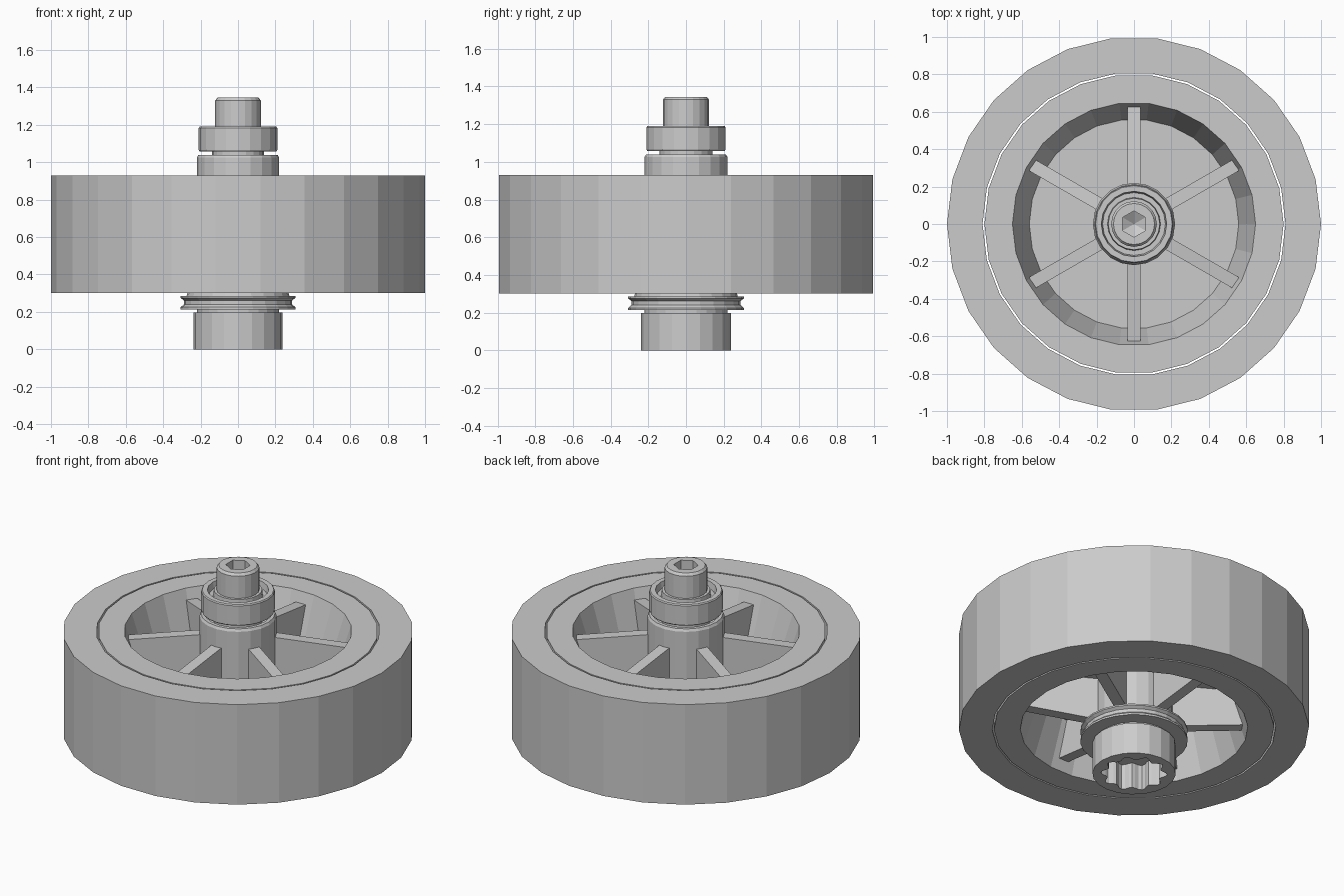
import bpy, bmesh
from math import cos, sin, pi, radians

if "Cube" in bpy.data.objects:
    bpy.data.objects.remove(bpy.data.objects["Cube"])


def make_object(name, bm):
    bmesh.ops.remove_doubles(bm, verts=bm.verts, dist=1e-5)
    bmesh.ops.recalc_face_normals(bm, faces=bm.faces)
    mesh = bpy.data.meshes.new(name)
    bm.to_mesh(mesh)
    bm.free()
    ob = bpy.data.objects.new(name, mesh)
    bpy.context.collection.objects.link(ob)
    return ob


def lathe(name, profile, sides, closed=False, phase=0.0):
    """Spin an (r, z) profile around z; radius 0 points become cap centres."""
    bm = bmesh.new()
    rings = []
    for r, z in profile:
        if r == 0:
            rings.append([bm.verts.new((0, 0, z))] * sides)
        else:
            rings.append([bm.verts.new((r * cos(phase + 2 * pi * i / sides),
                                        r * sin(phase + 2 * pi * i / sides), z))
                          for i in range(sides)])
    pairs = list(zip(rings, rings[1:]))
    if closed:
        pairs.append((rings[-1], rings[0]))
    for a, b in pairs:
        for i in range(sides):
            j = (i + 1) % sides
            quad = list(dict.fromkeys((a[i], a[j], b[j], b[i])))
            bm.faces.new(quad)
    return make_object(name, bm)


def prism(name, outline, offset):
    """Extrude a flat outline of 3D points along an offset."""
    bm = bmesh.new()
    face = bm.faces.new([bm.verts.new(p) for p in outline])
    ext = bmesh.ops.extrude_face_region(bm, geom=[face], use_keep_orig=True)
    moved = [g for g in ext["geom"] if isinstance(g, bmesh.types.BMVert)]
    bmesh.ops.translate(bm, verts=moved, vec=offset)
    return make_object(name, bm)


def cut(ob, cutter):
    cutter.hide_render = True
    cutter.display_type = 'WIRE'
    mod = ob.modifiers.new("socket", 'BOOLEAN')
    mod.operation = 'DIFFERENCE'
    mod.solver = 'EXACT'
    mod.object = cutter
    # bake the cut, then drop the cutter
    bpy.context.view_layer.update()
    dg = bpy.context.evaluated_depsgraph_get()
    baked = bpy.data.meshes.new_from_object(ob.evaluated_get(dg))
    ob.modifiers.clear()
    ob.data = baked
    bpy.data.objects.remove(cutter)


# tire and rim with a thin seam between them; rim dishes to a central web
lathe("tire", [(.81, .30), (1, .30), (1, .93), (.81, .93)], 26, closed=True)
lathe("rim", [(.80, .30), (.80, .93), (.65, .93), (.56, .645), (.18, .645),
              (.18, .585), (.56, .585), (.65, .30)], 26, closed=True)

# hub barrel with shallow recessed top
lathe("hub", [(0, .29), (.22, .29), (.22, 1.025), (.212, 1.04), (.19, 1.04),
              (.185, 1.0), (0, 1.0)], 20)

# six spokes passing through the web, tapering outward
for k in range(6):
    spoke = prism("spoke", [(.15, -.034, .92), (.635, -.034, .863),
                            (.635, -.034, .367), (.15, -.034, .31)], (0, .068, 0))
    spoke.rotation_euler.z = radians(30 + 60 * k)

# bearing above the hub, with recessed shield
lathe("bearing", [(0, .99), (.14, .99), (.14, 1.057), (.205, 1.057), (.21, 1.065),
                  (.21, 1.183), (.205, 1.19), (.175, 1.19), (.168, 1.15),
                  (.142, 1.15), (.138, 1.19), (0, 1.19)], 20)

# axle bolt with hexagonal socket
bolt = lathe("axle_bolt", [(0, 1.1), (.122, 1.1), (.122, 1.33), (.11, 1.345),
                           (0, 1.345)], 20)
cut(bolt, lathe("hex_cutter", [(0, 1.20), (.07, 1.24), (.07, 1.4), (0, 1.4)],
                6, phase=pi / 2))

# grooved flange below the wheel
lathe("flange", [(0, .19), (.22, .19), (.22, .213), (.307, .213), (.307, .225),
                 (.29, .24), (.29, .262), (.307, .275), (.307, .285),
                 (.275, .285), (.27, .302), (0, .302)], 24)

# drive collar with scalloped socket underneath
collar = lathe("drive_collar", [(0, 0), (.238, 0), (.238, .197), (0, .197)], 20)
n = 60
star = []
for i in range(n):
    a = 2 * pi * i / n
    r = .173 + .018 * cos(10 * a)
    star.append((r * cos(a), r * sin(a), -.05))
cut(collar, prism("star_cutter", star, (0, 0, .21)))
